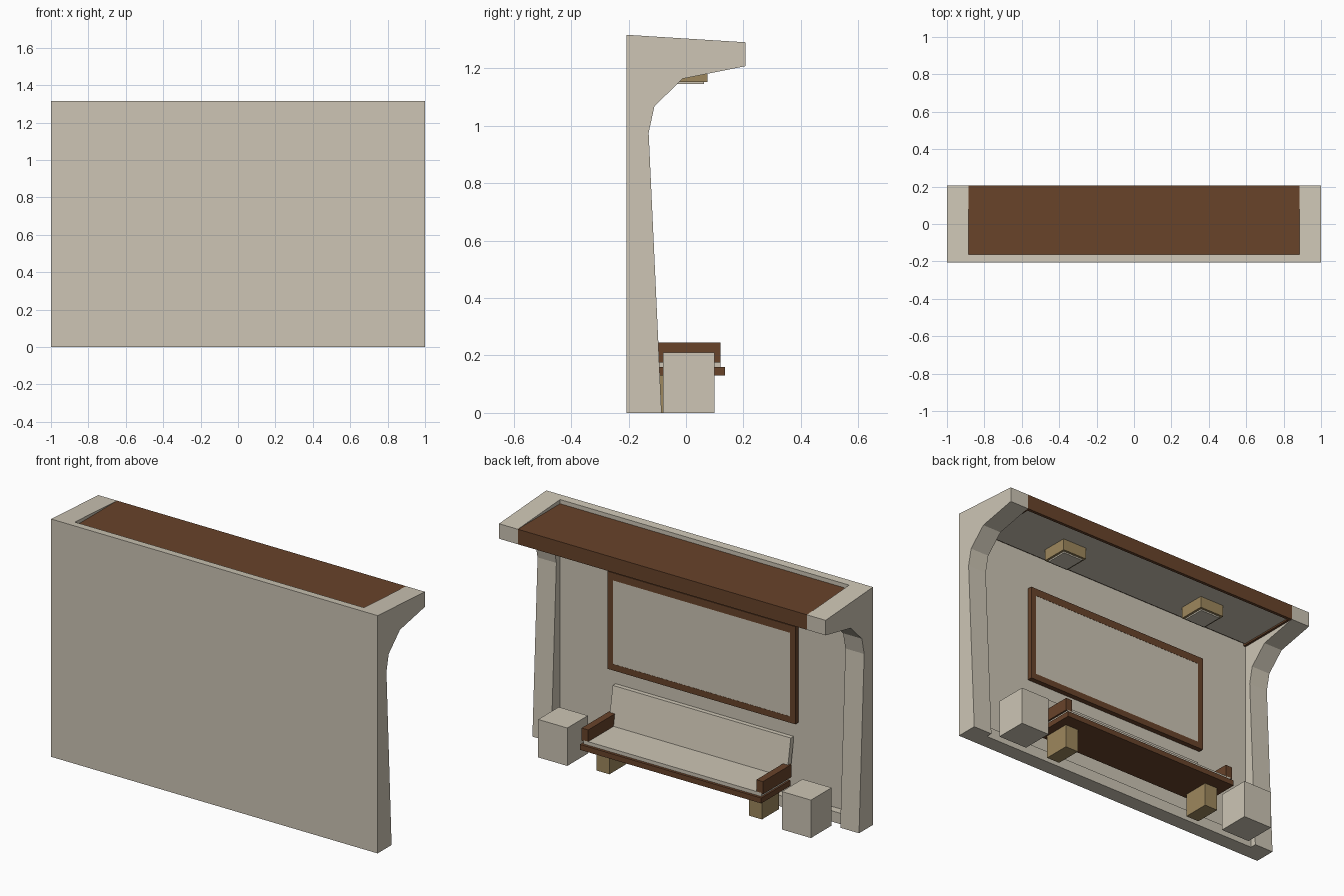
import bpy
import bmesh

if "Cube" in bpy.data.objects:
    bpy.data.objects.remove(bpy.data.objects["Cube"], do_unlink=True)


def material(name, rgb):
    m = bpy.data.materials.new(name)
    m.use_nodes = True
    m.diffuse_color = (*rgb, 1)
    m.node_tree.nodes["Principled BSDF"].inputs["Base Color"].default_value = (*rgb, 1)
    return m


stone = material("beige stone", (0.61, 0.56, 0.46))
wood = material("dark brown wood", (0.138, 0.056, 0.023))
brass = material("tan brass", (0.34, 0.245, 0.11))


def extrude(name, profile, x0, x1, mat):
    """Sweep a (y, z) outline along x."""
    bm = bmesh.new()
    face = bm.faces.new([bm.verts.new((x0, y, z)) for y, z in profile])
    out = bmesh.ops.extrude_face_region(bm, geom=[face])
    moved = [v for v in out["geom"] if isinstance(v, bmesh.types.BMVert)]
    bmesh.ops.translate(bm, verts=moved, vec=(x1 - x0, 0, 0))
    bmesh.ops.recalc_face_normals(bm, faces=bm.faces)
    mesh = bpy.data.meshes.new(name)
    bm.to_mesh(mesh)
    bm.free()
    mesh.materials.append(mat)
    obj = bpy.data.objects.new(name, mesh)
    bpy.context.scene.collection.objects.link(obj)
    return obj


def box(name, x, y, z, mat):
    return extrude(name, [(y[0], z[0]), (y[1], z[0]), (y[1], z[1]), (y[0], z[1])], *x, mat)


FRONT, BACK = -0.207, 0.207
WALL = -0.163      # inner wall surface
SPAN = 0.885       # inner face of the end ribs
CEILING = 1.222

# Wall and skirting
extrude("wall", [(FRONT, 0), (WALL, 0), (WALL, 1.313), (FRONT, 1.316)], -SPAN, SPAN, stone)
box("skirting", (-SPAN, SPAN), (WALL, -0.12), (0, 0.06), stone)

# Level roof slab with a lip round the ceiling
extrude("roof", [(BACK, 1.207), (BACK, 1.29), (WALL, 1.29), (WALL, CEILING),
                 (0.19, CEILING), (0.19, 1.207)], -SPAN, SPAN, wood)
box("ceiling_panel", (-0.872, 0.872), (WALL + 0.01, 0.19), (CEILING - 0.006, CEILING + 0.001), stone)

# Framed display board
box("board_panel", (-0.543, 0.543), (WALL, -0.136), (0.505, 0.968), stone)
for name, z in (("frame_bottom", (0.47, 0.505)), ("frame_top", (0.968, 1.01))):
    box(name, (-0.575, 0.575), (WALL, -0.135), z, wood)

# Bench body
box("bench_base", (-0.555, 0.555), (-0.12, 0.135), (0.13, 0.16), wood)
box("bench_seat", (-0.545, 0.545), (-0.12, 0.12), (0.16, 0.18), stone)
extrude("bench_backrest", [(-0.13, 0.17), (-0.1, 0.17), (-0.138, 0.385), (-0.166, 0.385)],
        -0.545, 0.545, stone)

# Curved end rib outline
rib = [(FRONT, 0), (-0.085, 0), (-0.13, 0.975), (-0.11, 1.067), (-0.012, 1.163),
       (BACK, 1.207), (BACK, 1.29), (FRONT, 1.316)]

# Parts repeated at both ends
for side, s in (("left", 1), ("right", -1)):
    def span(a, b):
        return sorted((s * a, s * b))

    extrude(side + "_rib", rib, *span(SPAN, 1), stone)
    box(side + "_frame_side", span(0.543, 0.575), (WALL, -0.135), (0.505, 0.968), wood)
    box(side + "_roof_lip", span(0.872, SPAN), (WALL, 0.19), (1.207, CEILING), wood)
    box(side + "_armrest", span(0.515, 0.555), (-0.13, 0.12), (0.175, 0.245), wood)
    box(side + "_bench_leg", span(0.427, 0.507), (-0.09, 0.06), (0, 0.13), brass)
    box(side + "_block", span(0.657, 0.835), (-0.08, 0.1), (0, 0.21), stone)
    box(side + "_lamp", span(0.385, 0.535), (-0.075, 0.075), (1.152, CEILING), brass)
    box(side + "_lamp_lens", span(0.398, 0.522), (-0.062, 0.062), (1.144, 1.152), stone)
